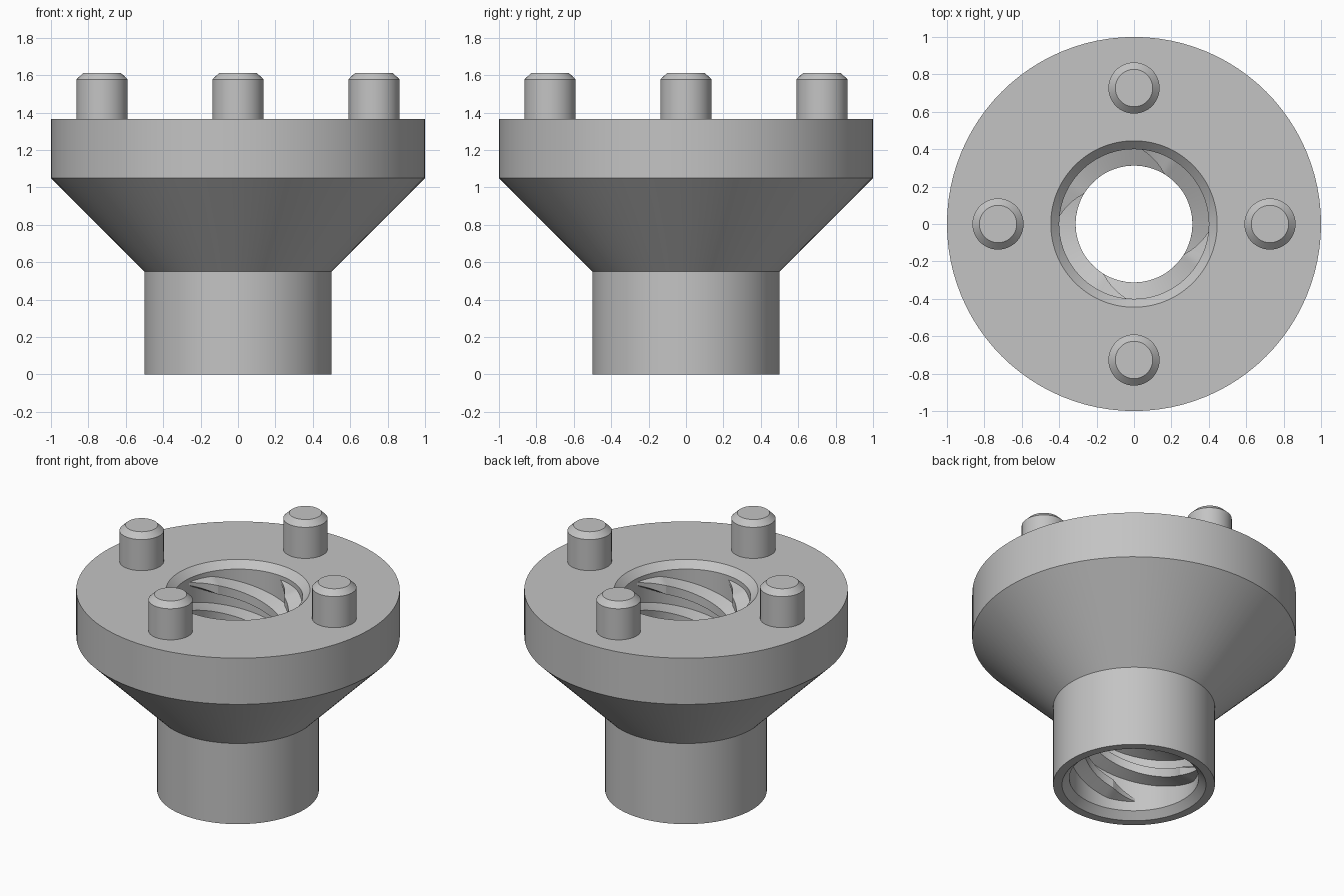
import bpy
import bmesh
from math import sin, cos, pi, radians

SIDES = 96
STARTS = 4
LEAD = 0.727
TOP = 1.365
BORE = 0.4
CREST = 0.312

cube = bpy.data.objects.get("Cube")
if cube:
    bpy.data.objects.remove(cube)

metal = bpy.data.materials.new("plain grey")
metal.use_nodes = True
grey = (0.55, 0.55, 0.55, 1)
metal.diffuse_color = grey
metal.node_tree.nodes["Principled BSDF"].inputs["Base Color"].default_value = grey


def finish(bm, name):
    """Turn a bmesh into a shaded object."""
    bmesh.ops.recalc_face_normals(bm, faces=bm.faces)
    mesh = bpy.data.meshes.new(name)
    bm.to_mesh(mesh)
    bm.free()
    mesh.materials.append(metal)
    obj = bpy.data.objects.new(name, mesh)
    bpy.context.collection.objects.link(obj)
    bpy.ops.object.select_all(action="DESELECT")
    obj.select_set(True)
    bpy.context.view_layer.objects.active = obj
    bpy.ops.object.shade_smooth_by_angle(angle=radians(20))
    return obj


def lathe(name, profile, sides, closed, x=0, y=0):
    """Revolve (radius, z) points; an open profile gets flat end caps."""
    bm = bmesh.new()
    rings = [[bm.verts.new((x + r * cos(2 * pi * i / sides),
                            y + r * sin(2 * pi * i / sides), z))
              for i in range(sides)] for r, z in profile]
    pairs = list(zip(rings, rings[1:]))
    if closed:
        pairs.append((rings[-1], rings[0]))
    else:
        bm.faces.new(rings[0])
        bm.faces.new(rings[-1])
    for a, b in pairs:
        for i in range(sides):
            j = (i + 1) % sides
            bm.faces.new((a[i], a[j], b[j], b[i]))
    return finish(bm, name)


def thread(name, tip_angle):
    """Right-hand trapezoidal ridge that tapers into the wall at both ends."""
    bm = bmesh.new()
    turn, fade, steps = radians(575), radians(25), 200
    tip_z = TOP - 0.083
    sections = []
    for i in range(steps + 1):
        back = turn * i / steps
        a = tip_angle - back
        z = tip_z - LEAD * back / (2 * pi)
        k = min(1, back / fade, (turn - back) / fade)
        inner = BORE + (CREST - BORE) * k
        width = 0.3 + 0.7 * k
        shape = ((BORE + 0.012, -0.058), (inner, -0.03),
                 (inner, 0.03), (BORE + 0.012, 0.058))
        sections.append([bm.verts.new((r * cos(a), r * sin(a), z + h * width))
                         for r, h in shape])
    for s, t in zip(sections, sections[1:]):
        for j in range(4):
            n = (j + 1) % 4
            bm.faces.new((s[j], s[n], t[n], t[j]))
    bm.faces.new(sections[0])
    bm.faces.new(sections[-1])
    return finish(bm, name)


# Hollow body: neck, cone, flange and chamfered bore
lathe("flanged_body", [
    (0.5, 0), (0.5, 0.55), (1, 1.05), (1, TOP),
    (0.445, TOP), (BORE, TOP - 0.045), (BORE, 0.045), (0.445, 0)],
    SIDES, True)

# Four interleaved internal threads
for n in range(STARTS):
    thread(f"internal_thread_{n + 1}", radians(84) + n * 2 * pi / STARTS)

# Chamfered pins on the flange
for n in range(4):
    a = n * pi / 2
    lathe(f"flange_pin_{n + 1}",
          [(0.137, TOP - 0.02), (0.137, 1.577), (0.1, 1.613)],
          48, False, 0.727 * cos(a), 0.727 * sin(a))
